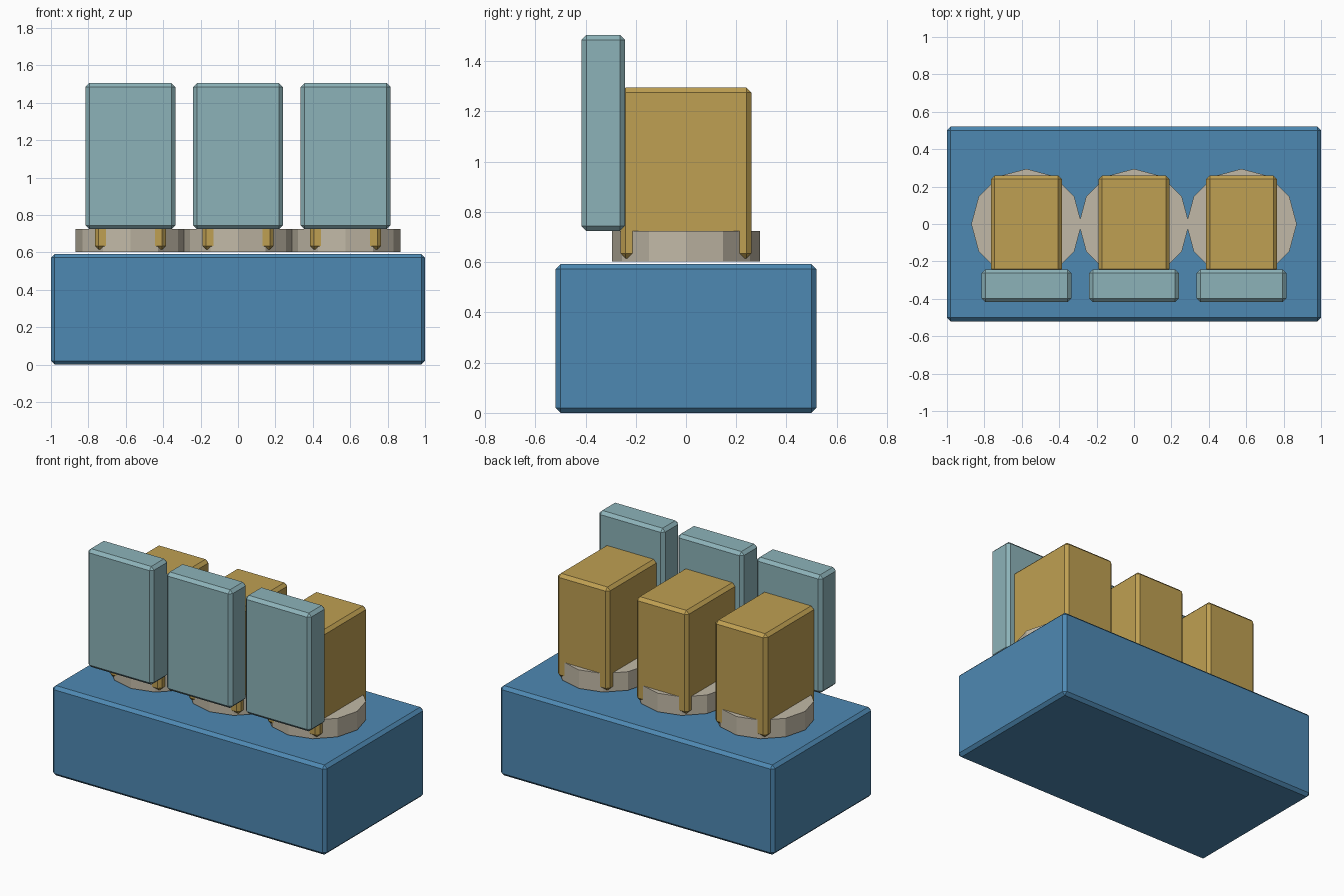
import bpy, bmesh
from mathutils import Matrix

if "Cube" in bpy.data.objects:
    bpy.data.objects.remove(bpy.data.objects["Cube"])


def material(name, rgb):
    m = bpy.data.materials.new(name)
    m.diffuse_color = (*rgb, 1.0)
    m.use_nodes = True
    m.node_tree.nodes["Principled BSDF"].inputs["Base Color"].default_value = m.diffuse_color
    return m


BLUE = material("blue", (0.076, 0.25, 0.45))
GOLD = material("gold", (0.52, 0.35, 0.084))
TEAL = material("pale_teal", (0.265, 0.45, 0.485))
STONE = material("warm_grey", (0.535, 0.485, 0.385))


def add_object(name, bm, mat):
    mesh = bpy.data.meshes.new(name)
    bm.to_mesh(mesh)
    bm.free()
    mesh.materials.append(mat)
    obj = bpy.data.objects.new(name, mesh)
    bpy.context.collection.objects.link(obj)
    return obj


def chamfered_box(name, lo, hi, mat, width=0.02):
    """Box between two corners with a flat one-segment chamfer."""
    size = [b - a for a, b in zip(lo, hi)]
    mid = [(a + b) / 2 for a, b in zip(lo, hi)]
    bm = bmesh.new()
    bmesh.ops.create_cube(bm, size=1.0, matrix=Matrix.Translation(mid) @ Matrix.Diagonal((*size, 1)))
    obj = add_object(name, bm, mat)
    bevel = obj.modifiers.new("chamfer", "BEVEL")
    bevel.width = width
    bevel.segments = 1
    return obj


def disc(name, x, z0, z1, radius, mat, sides=12):
    bm = bmesh.new()
    bmesh.ops.create_cone(bm, cap_ends=True, segments=sides, radius1=radius, radius2=radius,
                          depth=z1 - z0, matrix=Matrix.Translation((x, 0, (z0 + z1) / 2)))
    return add_object(name, bm, mat)


# Plinth
chamfered_box("base", (-1, -0.52, 0), (1, 0.52, 0.592), BLUE)

# Three identical units: round seat, block and taller front panel
for i, x in enumerate((-0.575, 0, 0.575), 1):
    disc(f"round_seat_{i}", x, 0.602, 0.725, 0.295, STONE)
    chamfered_box(f"block_{i}", (x - 0.19, -0.26, 0.615), (x + 0.19, 0.26, 1.296), GOLD)
    chamfered_box(f"front_panel_{i}", (x - 0.24, -0.417, 0.725), (x + 0.24, -0.243, 1.505), TEAL)
